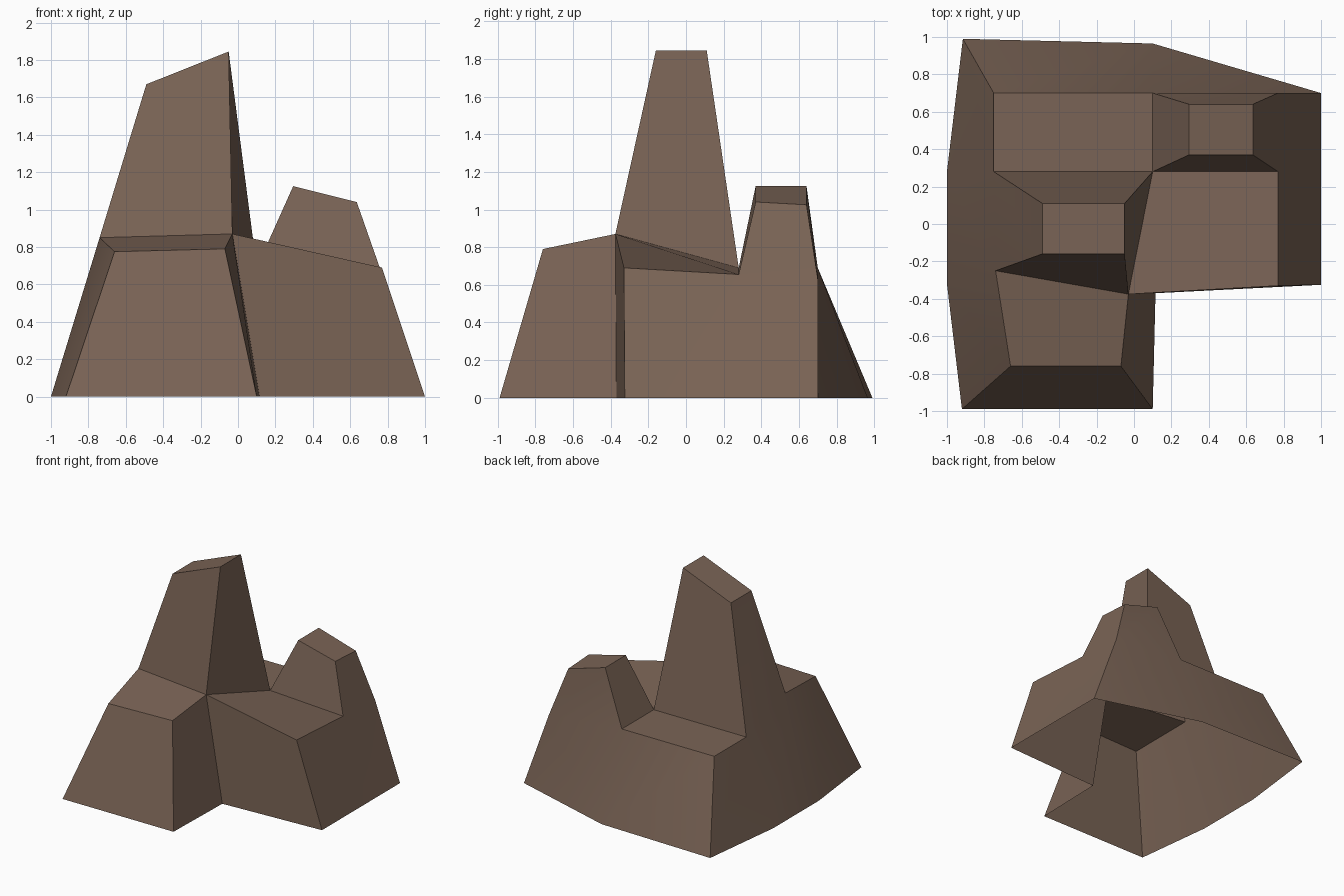
import bpy, bmesh, math

if "Cube" in bpy.data.objects:
    bpy.data.objects.remove(bpy.data.objects["Cube"])

rock = bpy.data.materials.new("brown rock")
rock.diffuse_color = (0.195, 0.127, 0.092, 1)
rock.use_nodes = True
rock.node_tree.nodes["Principled BSDF"].inputs["Base Color"].default_value = rock.diffuse_color

bm = bmesh.new()


def loop(points):
    return [bm.verts.new(p) for p in points]


def bridge(low, high):
    """Sloping walls between two rings with equal point counts."""
    n = len(low)
    for i in range(n):
        j = (i + 1) % n
        bm.faces.new((low[i], low[j], high[j], high[i]))


def peak(rim, x0, x1, y0, y1, heights):
    """Tapered stone rising from a four-point rim to a slanted flat top."""
    corners = ((x0, y0), (x1, y0), (x1, y1), (x0, y1))
    top = loop([(x, y, z) for (x, y), z in zip(corners, heights)])
    bridge(rim, top)
    bm.faces.new(top)


# Ground outline and the ledge rim above it (counter-clockwise from front left)
base = loop([(-0.92, -0.99, 0), (0.10, -0.99, 0), (0.115, -0.37, 0), (1.0, -0.325, 0),
             (1.0, 0.28, 0), (1.0, 0.70, 0), (0.10, 0.965, 0), (-0.915, 0.99, 0),
             (-1.0, 0.28, 0), (-1.0, -0.32, 0)])
rim = loop([(-0.66, -0.76, 0.775), (-0.07, -0.76, 0.79), (-0.03, -0.375, 0.87),
            (0.77, -0.33, 0.69), (0.77, 0.28, 0.655), (0.77, 0.70, 0.63),
            (0.10, 0.70, 0.69), (-0.75, 0.70, 0.69), (-0.75, 0.28, 0.69),
            (-0.74, -0.25, 0.85)])
bridge(base, rim)
a, b, c, k, l, q, r, s, j, d = rim
(i,) = loop([(0.10, 0.28, 0.69)])

# Flat ledges: front left, right, back left
for ledge in ((a, b, c, d), (c, k, l, i), (j, i, r, s)):
    bm.faces.new(ledge)

# Tall tower and small back peak
peak((d, c, i, j), -0.49, -0.05, -0.16, 0.11, (1.67, 1.845, 1.845, 1.67))
peak((i, l, q, r), 0.295, 0.635, 0.37, 0.64, (1.125, 1.04, 1.025, 1.125))

# The underside stays open
mesh = bpy.data.meshes.new("rock_outcrop")
bm.normal_update()
bm.to_mesh(mesh)
bm.free()
mesh.materials.append(rock)
obj = bpy.data.objects.new("rock_outcrop", mesh)
bpy.context.collection.objects.link(obj)
bpy.context.view_layer.objects.active = obj
obj.select_set(True)
bpy.ops.object.shade_smooth_by_angle(angle=math.radians(30))
